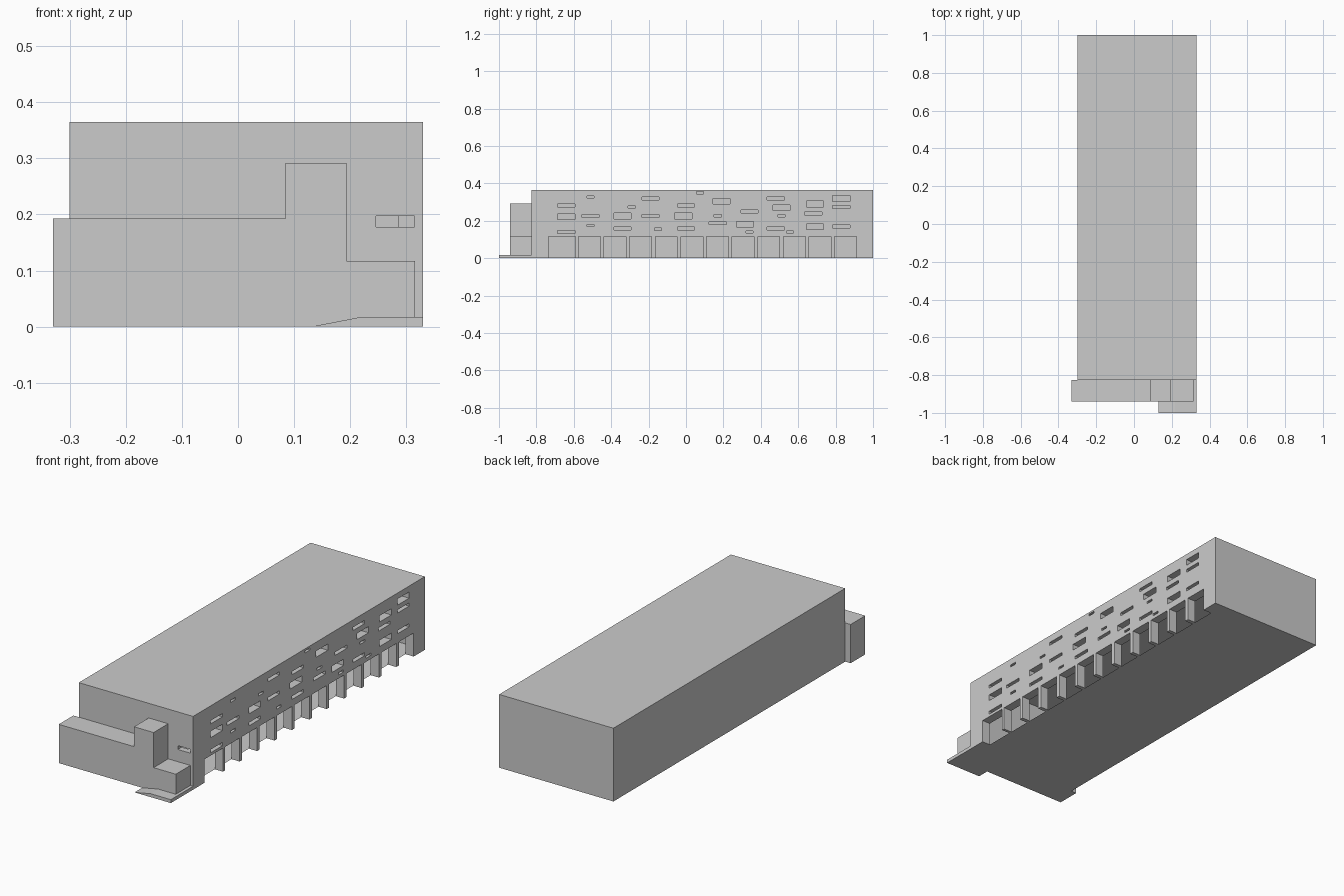
import bpy, bmesh

if "Cube" in bpy.data.objects:
    bpy.data.objects.remove(bpy.data.objects["Cube"])

X0, X1, Y0, Y1, H = -0.30, 0.33, -0.825, 1.0, 0.365
WALL = 0.045      # depth of the street wall
FRONT = 0.03      # depth of the entrance wall


def add_box(bm, x0, x1, y0, y1, z0, z1):
    v = [bm.verts.new((x, y, z)) for x in (x0, x1) for y in (y0, y1) for z in (z0, z1)]
    for f in ((0, 1, 3, 2), (4, 6, 7, 5), (0, 4, 5, 1), (2, 3, 7, 6), (0, 2, 6, 4), (1, 5, 7, 3)):
        bm.faces.new([v[i] for i in f])


def finish(name, bm):
    bmesh.ops.recalc_face_normals(bm, faces=bm.faces)
    me = bpy.data.meshes.new(name)
    bm.to_mesh(me)
    bm.free()
    ob = bpy.data.objects.new(name, me)
    bpy.context.collection.objects.link(ob)
    return ob


def box(name, *dims):
    bm = bmesh.new()
    add_box(bm, *dims)
    return finish(name, bm)


def extrude_profile(name, pts, y0, y1):
    bm = bmesh.new()
    face = bm.faces.new([bm.verts.new((x, y0, z)) for x, z in pts])
    new = bmesh.ops.extrude_face_region(bm, geom=[face])["geom"]
    bmesh.ops.translate(bm, vec=(0, y1 - y0, 0),
                        verts=[g for g in new if isinstance(g, bmesh.types.BMVert)])
    return finish(name, bm)


# Hollow hall: roof, floor, left and back sides
bm = bmesh.new()
add_box(bm, X0, X1 - WALL, Y0 + FRONT, Y1, 0, H)
bmesh.ops.recalc_face_normals(bm, faces=bm.faces)
bmesh.ops.delete(bm, geom=[f for f in bm.faces if f.normal.x > 0.5 or f.normal.y < -0.5],
                 context='FACES_ONLY')
me = bpy.data.meshes.new("hall")
bm.to_mesh(me)
bm.free()
bpy.context.collection.objects.link(bpy.data.objects.new("hall", me))

street_wall = box("street_wall", X1 - WALL, X1, Y0, Y1, 0, H)
box("entrance_wall", X0, X1 - WALL, Y0, Y0 + FRONT, 0, H)

# Openings: windows by size as (y, z) centres
windows = {
    (0.092, 0.016): [(-.64, .283), (-.64, .139), (-.51, .225), (-.19, .32), (-.19, .225),
                     (0, .283), (0, .16), (.17, .187), (.34, .25), (.48, .16),
                     (.68, .24), (.83, .273), (.83, .17), (.48, .32), (-.34, .158)],
    (0.092, 0.031): [(-.64, .222), (-.34, .225), (-.015, .225), (.19, .305), (.315, .182),
                     (.51, .27), (.69, .29), (.69, .168), (.83, .32)],
    (0.038, 0.011): [(-.51, .327), (-.51, .174), (-.29, .275), (-.15, .155), (.075, .35),
                     (.17, .227), (.34, .14), (.51, .227), (.555, .14)],
}
bm = bmesh.new()
cx0, cx1 = X1 - WALL - 0.02, X1 + 0.02
for (w, h), spots in windows.items():
    for y, z in spots:
        add_box(bm, cx0, cx1, y - w / 2, y + w / 2, z - h / 2, z + h / 2)
# Arcade bays along the street
bays = [(-0.735, -0.59)] + [(-0.575 + i * 0.137, -0.458 + i * 0.137) for i in range(11)]
for a, b in bays:
    add_box(bm, cx0, cx1, a, b, -0.05, 0.117)
# Entrance window
add_box(bm, 0.246, 0.315, Y0 - 0.02, Y0 + FRONT + 0.01, 0.178, 0.197)
cutter = finish("opening_cutter", bm)
cutter.hide_render = True

for wall in (street_wall, bpy.data.objects["entrance_wall"]):
    mod = wall.modifiers.new("openings", 'BOOLEAN')
    mod.operation = 'DIFFERENCE'
    mod.solver = 'EXACT'
    mod.object = cutter
    bpy.context.view_layer.objects.active = wall
    bpy.ops.object.modifier_apply(modifier=mod.name)
bpy.data.objects.remove(cutter)

# Stepped front annex with its tower
extrude_profile("front_annex", [
    (-0.33, 0), (0.137, 0), (0.218, 0.017), (0.315, 0.017), (0.315, 0.117), (0.193, 0.117),
    (0.193, 0.292), (0.085, 0.292), (0.085, 0.193), (-0.33, 0.193)], -0.94, Y0)

# Sloped entrance ramp
extrude_profile("entrance_ramp", [(0.13, 0), (0.33, 0), (0.33, 0.017), (0.218, 0.017)], -1.0, Y0)
